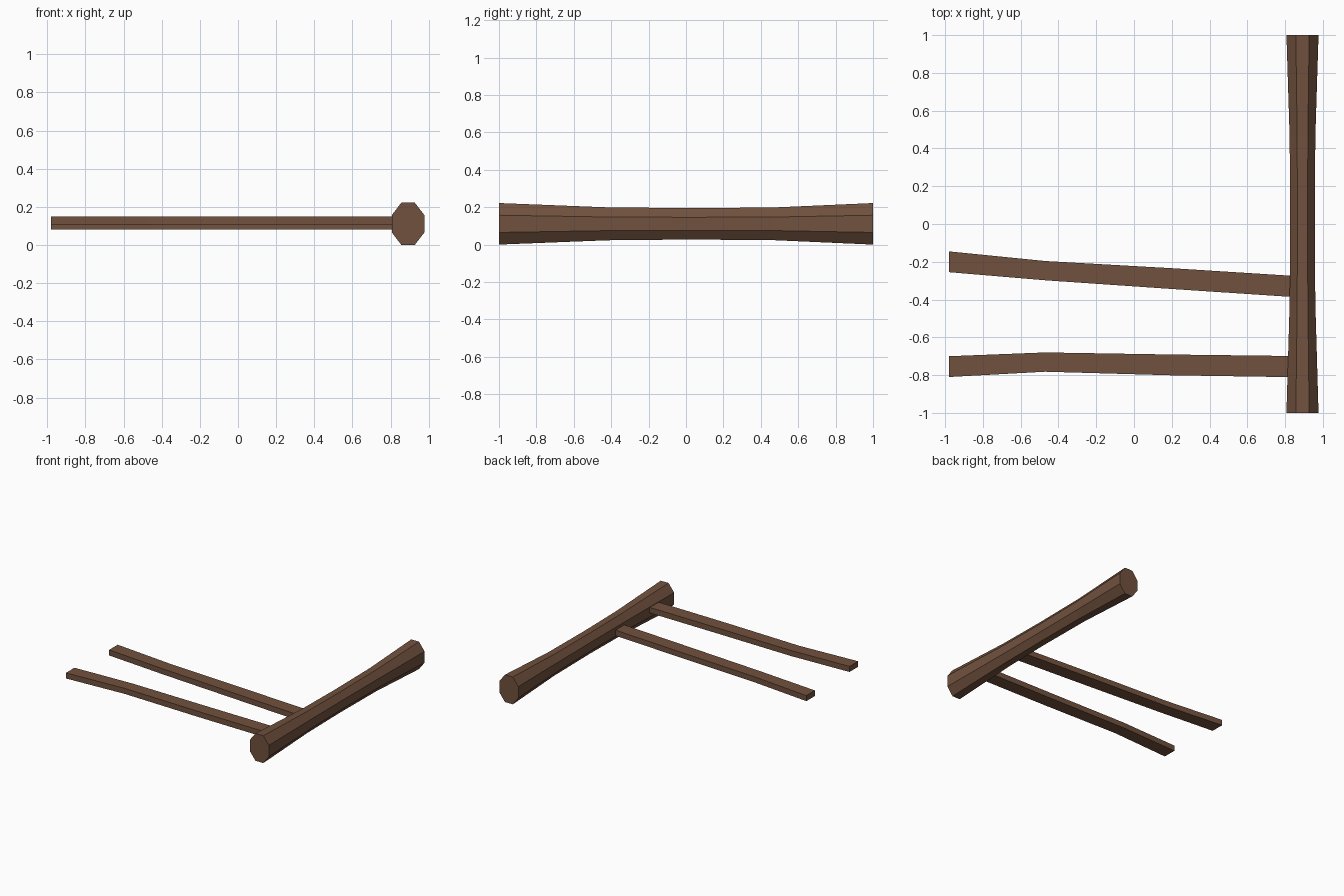
import bpy, bmesh, math

if "Cube" in bpy.data.objects:
    bpy.data.objects.remove(bpy.data.objects["Cube"])

wood = bpy.data.materials.new("brown wood")
wood.diffuse_color = (0.165, 0.083, 0.048, 1)
wood.use_nodes = True
wood.node_tree.nodes["Principled BSDF"].inputs["Base Color"].default_value = wood.diffuse_color


def loft(name, rings):
    """Skin a row of equal-sized rings and cap both ends."""
    bm = bmesh.new()
    vs = [[bm.verts.new(p) for p in ring] for ring in rings]
    n = len(vs[0])
    for a, b in zip(vs, vs[1:]):
        for i in range(n):
            j = (i + 1) % n
            bm.faces.new((a[i], a[j], b[j], b[i]))
    bm.faces.new(vs[0])
    bm.faces.new(vs[-1])
    bmesh.ops.recalc_face_normals(bm, faces=bm.faces)
    me = bpy.data.meshes.new(name)
    bm.to_mesh(me)
    bm.free()
    me.materials.append(wood)
    ob = bpy.data.objects.new(name, me)
    bpy.context.collection.objects.link(ob)
    return ob


# Thick eight-sided log, slimmer at the middle: (y, half width, half height)
log_rings = []
for y, hx, hz in [(-1, .085, .111), (-.42, .068, .088), (0, .065, .084),
                  (.46, .068, .087), (1, .085, .111)]:
    ring = []
    for k in range(8):
        a = math.radians(22.5 + 45 * k)
        r = 1 / math.cos(math.radians(22.5))
        ring.append((.892 + hx * r * math.cos(a), y, .111 + hz * r * math.sin(a)))
    log_rings.append(ring)
loft("log", log_rings)


# Two slightly bent flat rails running into the log: path of (x, y, half width)
def rail(name, path, z0, z1):
    loft(name, [[(x, y - h, z0), (x, y + h, z0), (x, y + h, z1), (x, y - h, z1)]
                for x, y, h in path])


rail("front_rail", [(-.98, -.755, .055), (-.47, -.731, .051),
                    (.2, -.746, .055), (.85, -.755, .056)], .105, .15)
rail("back_rail", [(-.98, -.2, .055), (-.47, -.247, .051),
                   (.2, -.289, .055), (.85, -.331, .056)], .08, .125)
